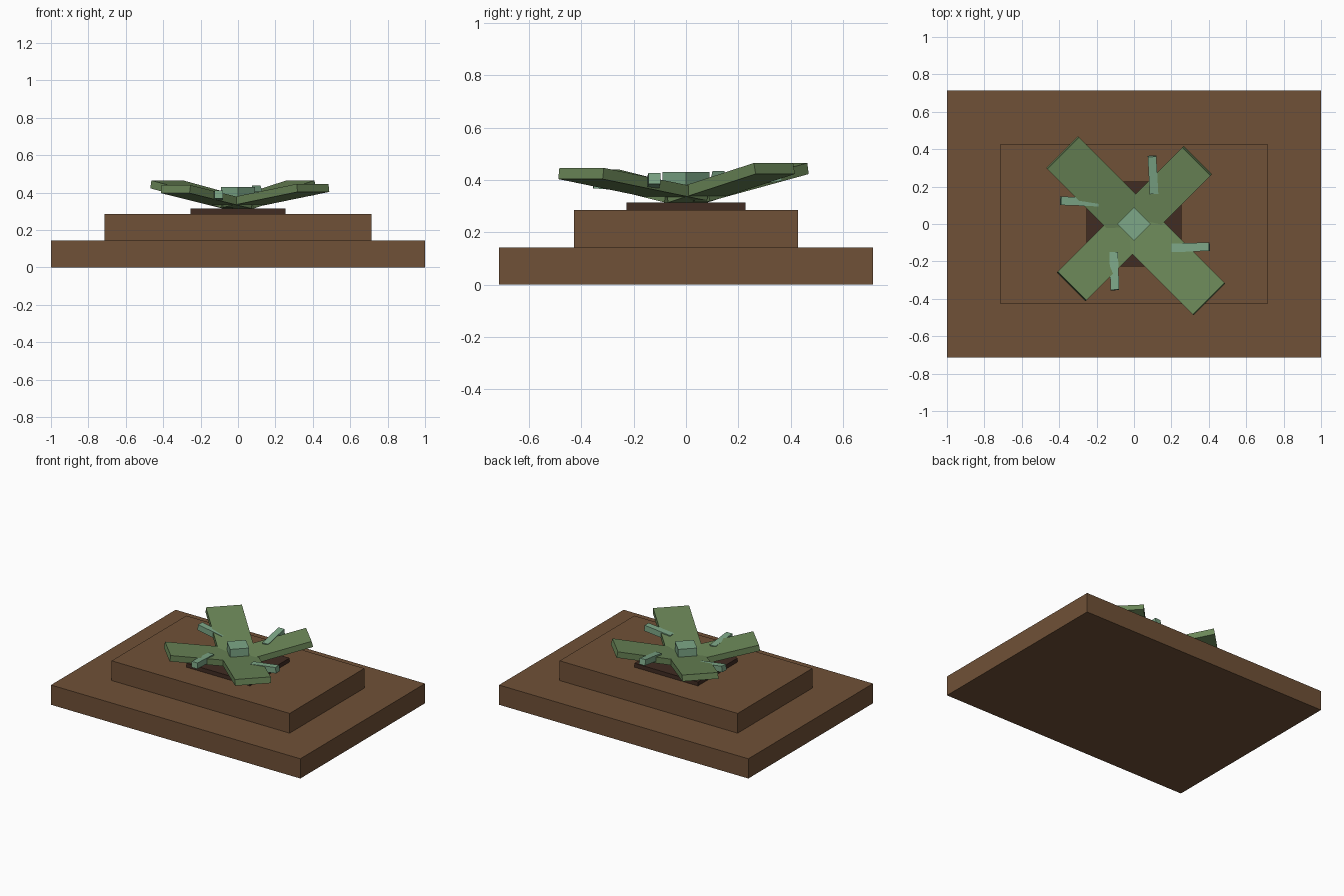
import bpy
from math import radians
from mathutils import Matrix, Vector

cube = bpy.data.objects.get("Cube")
if cube:
    bpy.data.objects.remove(cube, do_unlink=True)


def material(name, rgb):
    mat = bpy.data.materials.new(name)
    mat.use_nodes = True
    mat.diffuse_color = (*rgb, 1)
    mat.node_tree.nodes["Principled BSDF"].inputs["Base Color"].default_value = (*rgb, 1)
    return mat


def box(name, size, offset, mat, place=Matrix()):
    """Box of a given size, offset in its own frame, then placed."""
    bpy.ops.mesh.primitive_cube_add(size=1)
    obj = bpy.context.object
    obj.name = name
    obj.data.transform(place @ Matrix.Translation(offset) @ Matrix.Diagonal((*size, 1)))
    obj.data.materials.append(mat)
    return obj


def arm(name, length, width, thick, start, heading, tilt, mat):
    """Bar whose top edge begins at start, pointing along heading and rising by tilt."""
    place = (Matrix.Translation(start) @ Matrix.Rotation(radians(heading), 4, "Z")
             @ Matrix.Rotation(radians(-tilt), 4, "Y"))
    return box(name, (length, width, thick), Vector((length / 2, 0, -thick / 2)), mat, place)


wood = material("brown earth", (0.162, 0.082, 0.038))
soil = material("dark soil", (0.052, 0.025, 0.016))
leaf = material("leaf green", (0.147, 0.242, 0.098))
sprout = material("pale green", (0.205, 0.386, 0.242))

# Stepped base and soil patch
box("lower_step", (2, 1.428, 0.143), (0, 0, 0.0715), wood)
box("upper_step", (1.428, 0.856, 0.143), (0, 0, 0.2145), wood)
box("soil_patch", (0.51, 0.456, 0.029), (0, 0, 0.3005), soil)

# Broad leaves: heading, length, width, tilt, height of top at the centre
for name, heading, length, width, tilt, top in (
        ("back_left_leaf", 45, 0.485, 0.212, 13, 0.356),
        ("back_right_leaf", 135, 0.545, 0.24, 11, 0.361),
        ("front_right_leaf", 225, 0.475, 0.218, 10, 0.357),
        ("front_left_leaf", 315, 0.57, 0.24, 8.3, 0.364)):
    arm(name, length, width, 0.043, (0, 0, top), heading, tilt, leaf)

# Small sprouts between the leaves: heading, inner end, tilt
for name, heading, start, tilt in (
        ("left_sprout", 2, (0.2, -0.128, 0.402), 7),
        ("back_sprout", 93, (0.107, 0.16, 0.407), 9),
        ("right_sprout", 178, (-0.19, 0.117, 0.402), 9),
        ("front_sprout", 272, (-0.109, -0.15, 0.396), 4)):
    arm(name, 0.202, 0.046, 0.042, start, heading, tilt, sprout)

# Central bud
box("bud", (0.127, 0.127, 0.075), (0, 0, 0.3925), sprout, Matrix.Rotation(radians(45), 4, "Z"))
